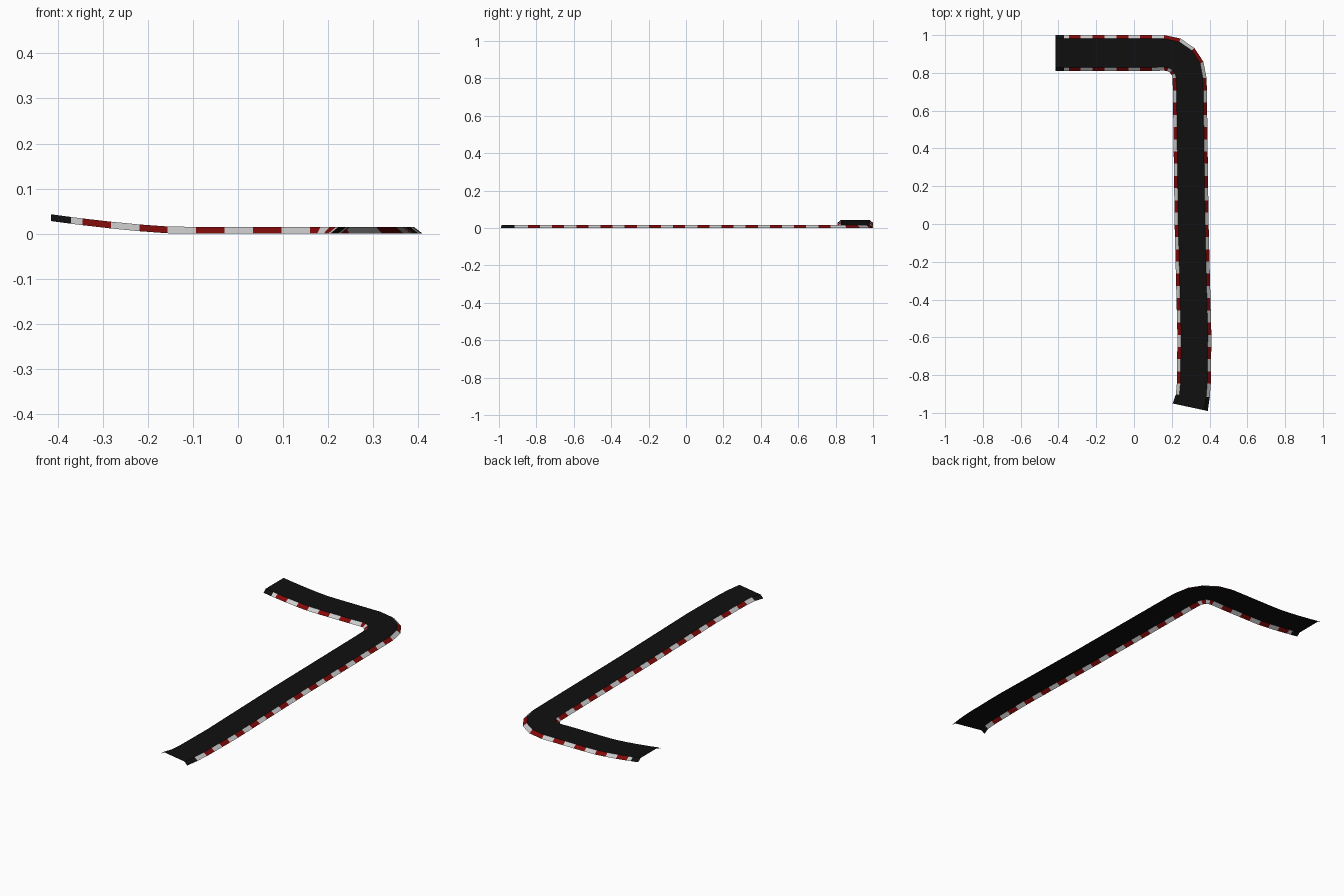
import bpy
from math import sin, cos, pi
from mathutils import Vector

if "Cube" in bpy.data.objects:
    bpy.data.objects.remove(bpy.data.objects["Cube"])

TOP, KERB = 0.015, 0.019   # road height above kerb foot, kerb width


def material(name, rgb):
    m = bpy.data.materials.new(name)
    m.diffuse_color = (*rgb, 1)
    m.use_nodes = True
    m.node_tree.nodes["Principled BSDF"].inputs["Base Color"].default_value = m.diffuse_color
    return m


black = material("asphalt", (0.005, 0.005, 0.005))
red = material("kerb_red", (0.22, 0.003, 0.003))
white = material("kerb_white", (0.55, 0.55, 0.55))


def drift(y):
    """Centre line x of the long straight at a given y."""
    pts = [(-0.972, 0.297), (-0.89, 0.316), (-0.6, 0.32), (-0.4, 0.315),
           (0.0, 0.305), (0.7, 0.296), (0.8, 0.295)]
    for (y0, x0), (y1, x1) in zip(pts, pts[1:]):
        if y <= y1:
            return x0 + (x1 - x0) * (y - y0) / (y1 - y0)
    return pts[-1][1]


# Rings: (centre, outward direction, half width), from the ramp end to the straight's end
rings = []
for x in [-0.415, -0.37] + [-0.345 + 0.063 * i for i in range(8)]:
    lift = 0.028 * (max(0, -0.13 - x) / 0.285) ** 1.4
    rings.append((Vector((x, 0.905, lift)), Vector((0, 1, 0)), 0.095))
for i in range(5):
    a = pi / 2 * (1 - i / 4)
    d = Vector((cos(a), sin(a), 0))
    rings.append((Vector((0.16, 0.772, 0)) + d * 0.134, d, 0.094 - 0.001 * i))
N = 26
for i in range(1, N + 1):
    y = 0.772 - (0.772 + 0.91) * i / N
    tilt = -0.08 if i == N else 0
    rings.append((Vector((drift(y), y, 0)), Vector((1, tilt, 0)).normalized(), 0.09))
rings.append((Vector((drift(-0.97), -0.97, 0)), Vector((0.977, -0.21, 0)), 0.095))


def section(ring):
    """Cross-section: kerb foot, road edge, road edge, kerb foot."""
    c, d, h = ring
    up = Vector((0, 0, TOP))
    return [c - d * h, c - d * (h - KERB) + up, c + d * (h - KERB) + up, c + d * h]


def build(name, pick, mats):
    """Make a strip mesh; pick(segment, strip) gives a material slot or None."""
    verts = [v for r in rings for v in section(r)]
    faces, slots = [], []
    for s in range(len(rings) - 1):
        for k in range(3):
            slot = pick(s, k)
            if slot is not None:
                a, b = s * 4 + k, s * 4 + 4 + k
                faces.append((a, b, b + 1, a + 1))
                slots.append(slot)
    used = sorted({i for f in faces for i in f})
    remap = {old: new for new, old in enumerate(used)}
    me = bpy.data.meshes.new(name)
    me.from_pydata([verts[i] for i in used], [], [[remap[i] for i in f] for f in faces])
    for m in mats:
        me.materials.append(m)
    for p, slot in zip(me.polygons, slots):
        p.material_index = slot
    me.update()
    ob = bpy.data.objects.new(name, me)
    bpy.context.collection.objects.link(ob)
    return ob


last = len(rings) - 2
# Asphalt surface, including plain black edges at both ends
build("road_surface", lambda s, k: 0 if k == 1 or s in (0, last) else None, [black])
# Striped sloping kerbs on either side
for name, side in (("inner_kerb", 0), ("outer_kerb", 2)):
    build(name, lambda s, k: s % 2 if k == side and 0 < s < last else None, [red, white])
